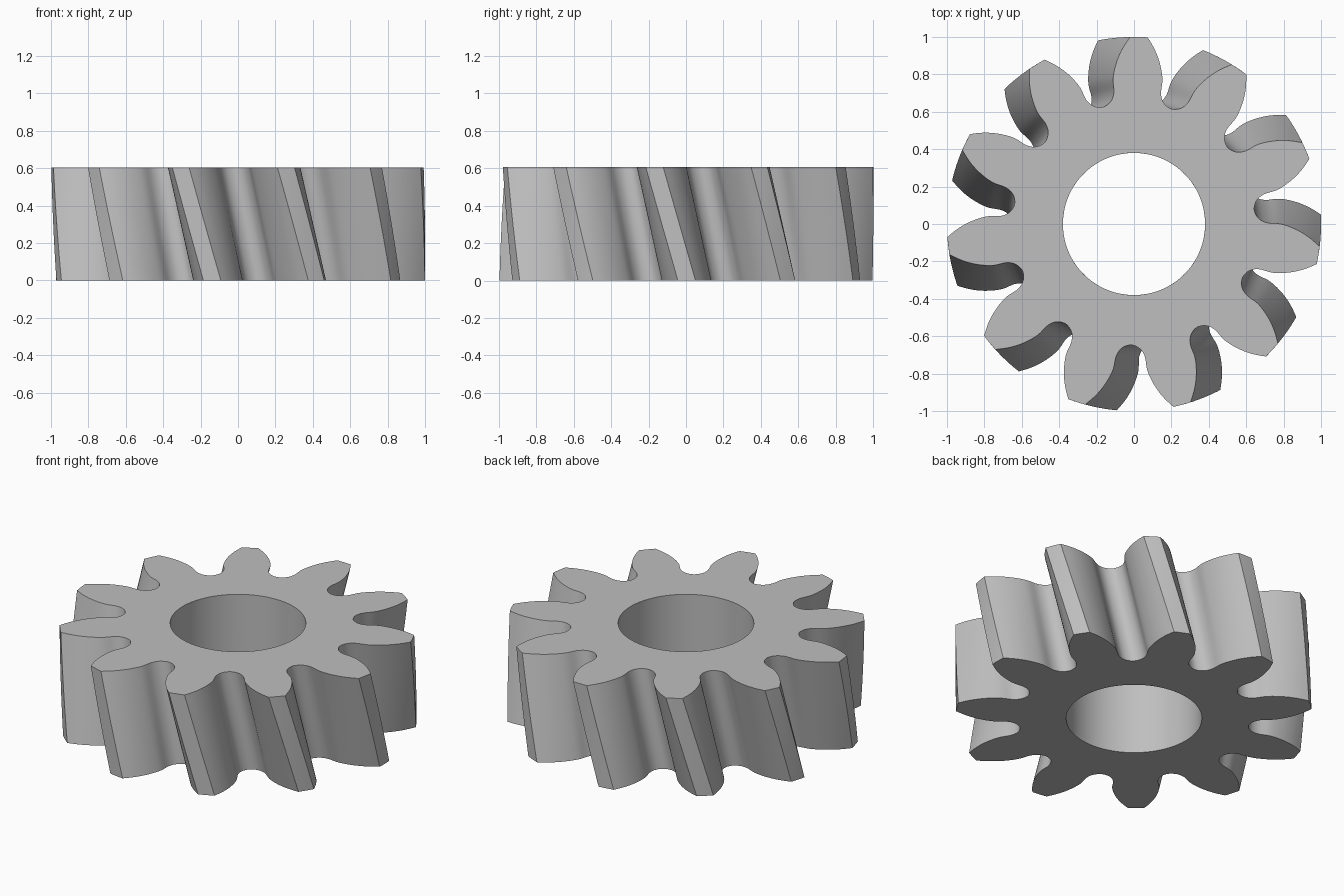
import bpy, bmesh
from math import radians, degrees, sin, cos, atan2, hypot, pi

if "Cube" in bpy.data.objects:
    bpy.data.objects.remove(bpy.data.objects["Cube"], do_unlink=True)

TEETH = 11
PITCH = 2 * pi / TEETH
HEIGHT = 0.605
BORE = 0.38
TWIST = radians(9.9)        # helix lead over the full height
TOP_ANGLE = radians(88.5)   # direction of one tooth on the top face
LAYERS = 10
STEPS = 5

# Tooth half profile: (sideways offset, distance out), tip corner to root
flank = [(0.047, 0.999), (0.088, 0.932), (0.117, 0.858), (0.132, 0.775),
         (0.126, 0.70), (0.142, 0.651)]
polar = [(atan2(u, v), hypot(u, v)) for u, v in flank]
gap = polar + [(PITCH / 2, 0.647)] + [(PITCH - a, r) for a, r in reversed(polar)]


def spline(points, steps):
    """Smooth curve through the points."""
    first = tuple(2 * a - b for a, b in zip(points[0], points[1]))
    last = tuple(2 * a - b for a, b in zip(points[-1], points[-2]))
    p = [first] + points + [last]
    out = []
    for i in range(1, len(p) - 2):
        for s in range(steps):
            t = s / steps
            out.append(tuple(
                b + 0.5 * t * (c - a + t * (2*a - 5*b + 4*c - d + t * (3*(b - c) + d - a)))
                for a, b, c, d in zip(*p[i - 1:i + 3])))
    return out + [points[-1]]


# One pitch: the gap between two teeth, then the rounded tip land
pitch = spline(gap, STEPS)
tip = polar[0][0]
pitch += [(PITCH - tip + 2 * tip * k / 3, 1.0) for k in (1, 2)]
outline = [(a + n * PITCH, r) for n in range(TEETH) for a, r in pitch]

# Stations around the rim section: up the teeth, then down the bore
up = [k / LAYERS for k in range(LAYERS + 1)]
stations = [(t, True) for t in up] + [(t, False) for t in reversed(up)]

bm = bmesh.new()
rings = []
for t, outer in stations:
    turn = TOP_ANGLE + TWIST * (1 - t)
    ring = []
    for a, r in outline:
        rad = r if outer else BORE
        ring.append(bm.verts.new((rad * cos(a + turn), rad * sin(a + turn), t * HEIGHT)))
    rings.append(ring)
count = len(outline)
for i, ring in enumerate(rings):
    above = rings[(i + 1) % len(rings)]
    for j in range(count):
        k = (j + 1) % count
        bm.faces.new((ring[j], ring[k], above[k], above[j]))
bmesh.ops.recalc_face_normals(bm, faces=bm.faces)

mesh = bpy.data.meshes.new("helical_gear")
bm.to_mesh(mesh)
bm.free()
gear = bpy.data.objects.new("helical_gear", mesh)
bpy.context.collection.objects.link(gear)

# Plain grey finish
grey = bpy.data.materials.new("plain_grey")
grey.use_nodes = True
colour = (0.52, 0.52, 0.52, 1)
grey.diffuse_color = colour
grey.node_tree.nodes["Principled BSDF"].inputs["Base Color"].default_value = colour
mesh.materials.append(grey)

bpy.ops.object.select_all(action='DESELECT')
gear.select_set(True)
bpy.context.view_layer.objects.active = gear
bpy.ops.object.shade_smooth_by_angle(angle=radians(30))
